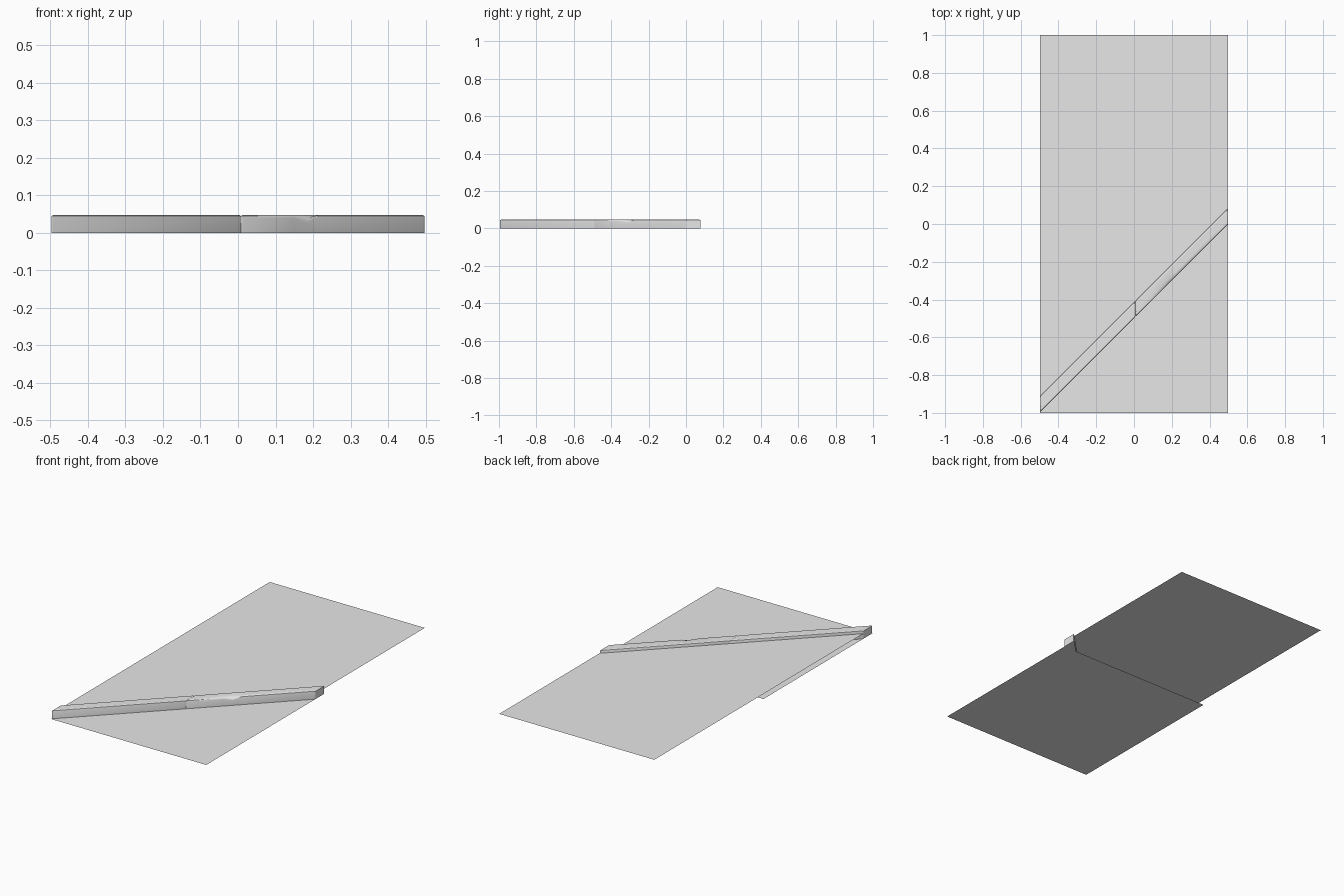
import bpy
import bmesh
import math

cube = bpy.data.objects.get("Cube")
if cube:
    bpy.data.objects.remove(cube, do_unlink=True)

HALF = 0.497       # half width in x
ROAD_Z = 0.0
PAVING_Z = 0.03
KERB_TOP = 0.048
KERB_DEPTH = 0.085  # kerb depth measured along y

grey = bpy.data.materials.new("concrete_grey")
grey.use_nodes = True
grey.diffuse_color = (0.8, 0.8, 0.8, 1)
grey.node_tree.nodes["Principled BSDF"].inputs["Base Color"].default_value = (0.8, 0.8, 0.8, 1)


def finish(name, bm, smooth=False):
    mesh = bpy.data.meshes.new(name)
    bm.to_mesh(mesh)
    bm.free()
    mesh.materials.append(grey)
    if smooth:
        mesh.shade_smooth()
        mesh.set_sharp_from_angle(angle=math.radians(30))
    obj = bpy.data.objects.new(name, mesh)
    bpy.context.scene.collection.objects.link(obj)
    return obj


def add_rect(bm, x0, x1, y0, y1, z):
    corners = ((x0, y0), (x1, y0), (x1, y1), (x0, y1))
    return bm.faces.new([bm.verts.new((x, y, z)) for x, y in corners])


# Road: one flat square at ground level
bm = bmesh.new()
add_rect(bm, -HALF, HALF, -1, 0, ROAD_Z)
finish("road", bm)

# Paving: separate square slabs, cut off diagonally behind the kerb
bm = bmesh.new()
for x0, x1 in ((-HALF, 0), (0, HALF)):
    for row in range(4):
        y0 = -1 + row * 0.5
        add_rect(bm, x0, x1, y0, y0 + 0.5, PAVING_Z)
bmesh.ops.bisect_plane(bm, geom=bm.verts[:] + bm.edges[:] + bm.faces[:],
                       plane_co=(0, -0.5 + KERB_DEPTH - 0.005, 0),
                       plane_no=(1, -1, 0), clear_outer=True)
finish("paving_slabs", bm)

# Kerb cross-section: depth behind the front line, height
R = 0.009
PROFILE = [(0, 0), (0, KERB_TOP - R), (R * 0.3, KERB_TOP - R * 0.3), (R, KERB_TOP),
           (0.025, KERB_TOP), (KERB_DEPTH - R, KERB_TOP),
           (KERB_DEPTH - R * 0.3, KERB_TOP - R * 0.3),
           (KERB_DEPTH, KERB_TOP - R), (KERB_DEPTH, 0)]


def kerb_ring(bm, x, inset=0.0, chip=0.0):
    verts = []
    for t, z in PROFILE:
        if chip and t < 0.02 and z > 0.035:   # broken front top edge
            z -= chip * (1 - t / 0.025)
        t = min(max(t, inset), KERB_DEPTH - inset)
        z = min(z, KERB_TOP - inset)
        verts.append(bm.verts.new((x, x - 0.5 + t, z)))
    return verts


def kerb_stone(name, x0, x1, chips=(), bevel=0.005):
    bm = bmesh.new()
    rings = [kerb_ring(bm, x0, bevel * 0.7), kerb_ring(bm, x0 + bevel)]
    rings += [kerb_ring(bm, x, chip=depth) for x, depth in chips]
    rings += [kerb_ring(bm, x1 - bevel), kerb_ring(bm, x1, bevel * 0.7)]
    n = len(PROFILE)
    for a, b in zip(rings, rings[1:]):
        for i in range(n):
            j = (i + 1) % n
            bm.faces.new((a[i], a[j], b[j], b[i]))
    bm.faces.new(rings[0])
    bm.faces.new(rings[-1])
    bmesh.ops.recalc_face_normals(bm, faces=bm.faces[:])
    finish(name, bm, smooth=True)


# Two diagonal kerb stones, the second with a chipped edge
kerb_stone("kerb_stone_right", -HALF, 0.008)
kerb_stone("kerb_stone_left", 0.008, HALF,
           chips=((0.15, 0), (0.185, 0.012), (0.22, 0)))
